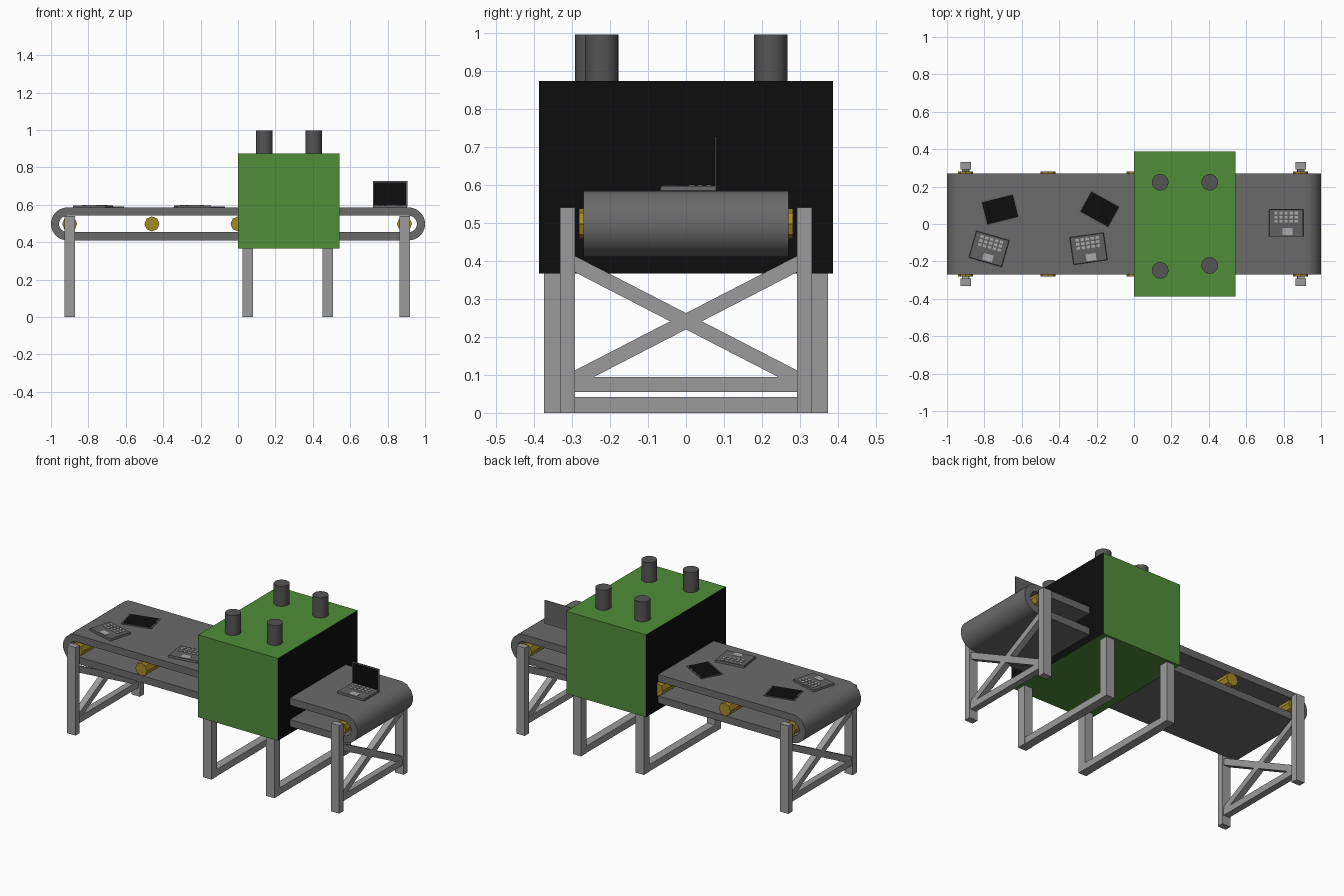
import bpy, bmesh, math
from mathutils import Matrix, Vector

if "Cube" in bpy.data.objects:
    bpy.data.objects.remove(bpy.data.objects["Cube"])


def material(name, r, g, b):
    m = bpy.data.materials.new(name)
    m.diffuse_color = (r, g, b, 1)
    m.use_nodes = True
    m.node_tree.nodes["Principled BSDF"].inputs["Base Color"].default_value = m.diffuse_color
    return m


STEEL = material("steel", 0.33, 0.33, 0.33)
RUBBER = material("rubber", 0.145, 0.145, 0.145)
PIPE = material("pipe_grey", 0.09, 0.09, 0.09)
GREEN = material("green", 0.08, 0.27, 0.04)
BLACK = material("black", 0.004, 0.004, 0.004)
GOLD = material("gold", 0.38, 0.25, 0.02)
CASE = material("case_grey", 0.12, 0.12, 0.12)
KEYS = material("key_grey", 0.4, 0.4, 0.4)


def finish(name, bm, mats, smooth=False):
    bmesh.ops.recalc_face_normals(bm, faces=bm.faces)
    me = bpy.data.meshes.new(name)
    bm.to_mesh(me)
    bm.free()
    for m in mats:
        me.materials.append(m)
    ob = bpy.data.objects.new(name, me)
    bpy.context.collection.objects.link(ob)
    if smooth:
        bpy.ops.object.select_all(action='DESELECT')
        ob.select_set(True)
        bpy.context.view_layer.objects.active = ob
        bpy.ops.object.shade_smooth_by_angle(angle=math.radians(30))
    return ob


def add_box(bm, x0, x1, y0, y1, z0, z1, mat=0):
    m = Matrix.Translation(((x0 + x1) / 2, (y0 + y1) / 2, (z0 + z1) / 2))
    m = m @ Matrix.Diagonal((x1 - x0, y1 - y0, z1 - z0, 1))
    verts = bmesh.ops.create_cube(bm, size=1, matrix=m)['verts']
    for f in {f for v in verts for f in v.link_faces}:
        f.material_index = mat
    return verts


def add_cylinder(bm, matrix, radius, depth, sides):
    bmesh.ops.create_cone(bm, cap_ends=True, segments=sides, radius1=radius,
                          radius2=radius, depth=depth, matrix=matrix)


def add_prism_x(bm, yz, x0, x1):
    face = bm.faces.new([bm.verts.new((x0, y, z)) for y, z in yz])
    new = bmesh.ops.extrude_face_region(bm, geom=[face])['geom']
    bmesh.ops.translate(bm, vec=(x1 - x0, 0, 0),
                        verts=[v for v in new if isinstance(v, bmesh.types.BMVert)])


# Conveyor belt: hollow stadium loop
def stadium(r, n=20):
    pts = []
    for side, start in ((1, -90), (-1, 90)):
        for i in range(n + 1):
            a = math.radians(start + 180 * i / n)
            pts.append((side * 0.9125 + r * math.cos(a), 0.4975 + r * math.sin(a)))
    return pts


bm = bmesh.new()
rings = [[bm.verts.new((x, y, z)) for x, z in stadium(r)]
         for r, y in ((0.0875, -0.27), (0.0875, 0.27), (0.044, 0.27), (0.044, -0.27))]
for k in range(4):
    a, b = rings[k], rings[(k + 1) % 4]
    for i in range(len(a)):
        j = (i + 1) % len(a)
        bm.faces.new((a[i], a[j], b[j], b[i]))
finish("conveyor_belt", bm, [RUBBER], True)

# Eight-sided rollers
for i, x in enumerate((-0.9, -0.46, 0.0, 0.44, 0.89)):
    bm = bmesh.new()
    add_cylinder(bm, Matrix.Translation((x, 0, 0.4975)) @ Matrix.Rotation(math.pi / 2, 4, 'X'),
                 0.04, 0.564, 8)
    finish(f"roller_{i + 1}", bm, [GOLD])

# End stands with crossed braces
for x, label in ((-0.9, "left"), (0.892, "right")):
    bm = bmesh.new()
    for s in (-1, 1):
        add_box(bm, x - 0.028, x + 0.028, *sorted((s * 0.292, s * 0.332)), 0, 0.54)
        add_prism_x(bm, [(-s * 0.292, 0.37), (-s * 0.292, 0.413),
                         (s * 0.292, 0.112), (s * 0.292, 0.069)], x - 0.019, x + 0.019)
    add_box(bm, x - 0.02, x + 0.02, -0.292, 0.292, 0.055, 0.095)
    finish(f"{label}_stand", bm, [STEEL])

# Machine housing: green shell with black entry and exit faces
bm = bmesh.new()
add_box(bm, 0, 0.542, -0.387, 0.387, 0.367, 0.873)
bm.normal_update()
for f in bm.faces:
    if abs(f.normal.x) > 0.9:
        f.material_index = 1
finish("housing", bm, [GREEN, BLACK])

# Housing legs with floor bars
for x, label in ((0.053, "left"), (0.48, "right")):
    bm = bmesh.new()
    for s in (-1, 1):
        add_box(bm, x - 0.028, x + 0.028, *sorted((s * 0.318, s * 0.373)), 0, 0.37)
    add_box(bm, x - 0.026, x + 0.026, -0.318, 0.318, 0, 0.042)
    finish(f"housing_{label}_legs", bm, [STEEL])

# Exhaust pipes
for i, (x, y) in enumerate(((0.14, 0.223), (0.405, 0.223), (0.14, -0.248), (0.405, -0.222))):
    bm = bmesh.new()
    add_cylinder(bm, Matrix.Translation((x, y, 0.932)), 0.044, 0.128, 32)
    finish(f"exhaust_pipe_{i + 1}", bm, [PIPE], True)


# Laptop base: tapered case, key grid and touchpad
def laptop_base(name, x, y, deg):
    bm = bmesh.new()
    for v in add_box(bm, -0.092, 0.092, -0.074, 0.074, 0, 0.012):
        if v.co.z > 0.006:
            v.co.x *= 0.97
            v.co.y *= 0.97
    for row in range(3):
        for col in range(5):
            kx, ky = (col - 2) * 0.027, 0.009 + row * 0.022
            add_box(bm, kx - 0.009, kx + 0.009, ky - 0.007, ky + 0.007, 0.011, 0.0145, 1)
    add_box(bm, -0.02, 0.034, -0.065, -0.028, 0.011, 0.0135, 1)
    ob = finish(name, bm, [CASE, KEYS])
    ob.matrix_world = Matrix.Translation((x, y, 0.585)) @ Matrix.Rotation(math.radians(deg), 4, 'Z')


# Laptop screen: thin case with a black panel, origin at its centre
def laptop_screen(name, loc, axis, deg):
    bm = bmesh.new()
    add_box(bm, -0.092, 0.092, -0.068, 0.068, -0.002, 0.002)
    add_box(bm, -0.085, 0.085, -0.061, 0.061, 0.001, 0.003, 1)
    ob = finish(name, bm, [CASE, BLACK])
    ob.matrix_world = Matrix.Translation(loc) @ Matrix.Rotation(math.radians(deg), 4, axis)


laptop_base("open_laptop_base", 0.813, 0.006, 0)
laptop_screen("open_laptop_screen", (0.813, 0.077, 0.659), 'X', 90)
laptop_base("loose_base_1", -0.775, -0.133, -16)
laptop_base("loose_base_2", -0.243, -0.132, 8)
laptop_screen("loose_screen_1", (-0.716, 0.077, 0.5875), 'Z', 14)
laptop_screen("loose_screen_2", (-0.183, 0.079, 0.5875), 'Z', -29)
